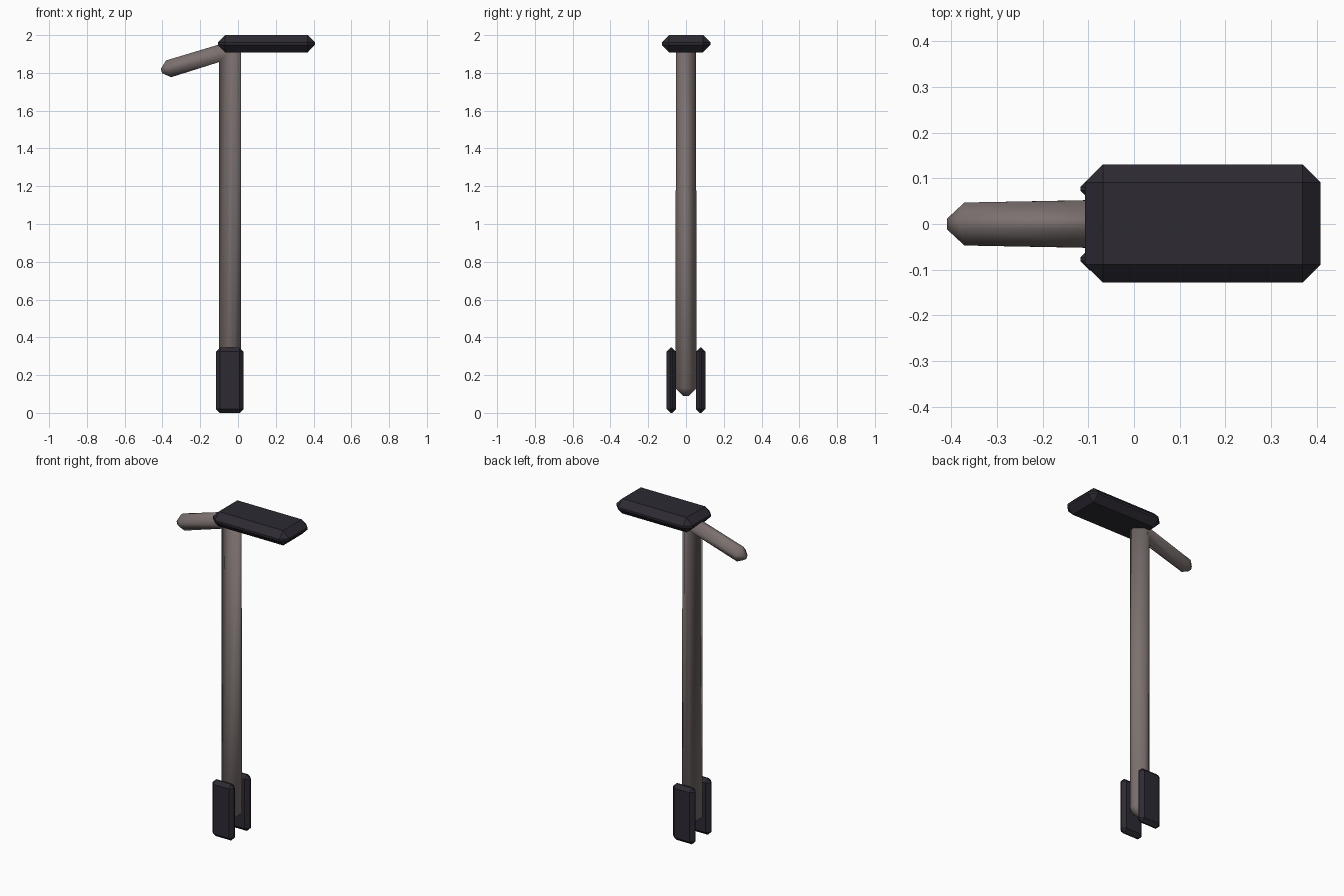
import bpy, bmesh

if "Cube" in bpy.data.objects:
    bpy.data.objects.remove(bpy.data.objects["Cube"])


def material(name, rgb):
    m = bpy.data.materials.new(name)
    m.diffuse_color = (*rgb, 1)
    m.use_nodes = True
    m.node_tree.nodes["Principled BSDF"].inputs["Base Color"].default_value = m.diffuse_color
    return m


dark = material("dark_slate", (0.026, 0.023, 0.033))
metal = material("warm_metal", (0.2, 0.165, 0.16))


def finish(bm, name, mat, smooth=False):
    bmesh.ops.recalc_face_normals(bm, faces=bm.faces)
    for f in bm.faces:
        f.smooth = smooth
    me = bpy.data.meshes.new(name)
    bm.to_mesh(me)
    bm.free()
    me.materials.append(mat)
    ob = bpy.data.objects.new(name, me)
    bpy.context.collection.objects.link(ob)
    return ob


def chamfered_box(name, lo, hi, width, mat):
    bm = bmesh.new()
    bmesh.ops.create_cube(bm, size=1)
    for v in bm.verts:
        v.co = [(a + b) / 2 + c * (b - a) for a, b, c in zip(lo, hi, v.co)]
    bmesh.ops.bevel(bm, geom=bm.edges[:], offset=width, segments=1,
                    affect='EDGES', clamp_overlap=True)
    return finish(bm, name, mat)


def chamfered_bar(name, stations, flat, mat):
    """Sweep an eight-sided section; each station is (outer xz, inner xz, half y, is_tip)."""
    bm = bmesh.new()
    rings = []
    for (ox, oz), (ix, iz), hy, tip in stations:
        w = flat if tip else 1
        section = [(w, -flat), (w, flat), (flat, w), (-flat, w),
                   (-w, flat), (-w, -flat), (-flat, -w), (flat, -w)]
        rings.append([bm.verts.new(((ox + ix) / 2 + u * (ox - ix) / 2, v * hy,
                                    (oz + iz) / 2 + u * (oz - iz) / 2))
                      for u, v in section])
    for a, b in zip(rings, rings[1:]):
        for i in range(8):
            j = (i + 1) % 8
            bm.faces.new((a[i], a[j], b[j], b[i]))
    bm.faces.new(rings[0])
    bm.faces.new(rings[-1])
    bmesh.ops.remove_doubles(bm, verts=bm.verts[:], dist=0.0005)
    return finish(bm, name, mat, smooth=True)


# Bent bar: long shaft with the short angled spur at the top
chamfered_bar("shaft_and_spur", [
    ((0.016, 0.09), (-0.101, 0.09), 0.056, True),
    ((0.016, 0.132), (-0.101, 0.132), 0.056, False),
    ((0.016, 1.985), (-0.101, 1.857), 0.053, False),
    ((-0.381, 1.866), (-0.354, 1.777), 0.047, False),
    ((-0.419, 1.854), (-0.392, 1.765), 0.047, True),
], 0.25, metal)

# Head block on top
chamfered_box("head_block", (-0.107, -0.128, 1.909), (0.408, 0.13, 2.0), 0.039, dark)

# Pair of plates gripping the foot of the shaft
for side, label in ((-1, "front"), (1, "back")):
    ys = sorted((side * 0.052, side * 0.102))
    chamfered_box(label + "_foot_plate", (-0.117, ys[0], 0), (0.03, ys[1], 0.345),
                  0.021, dark)
